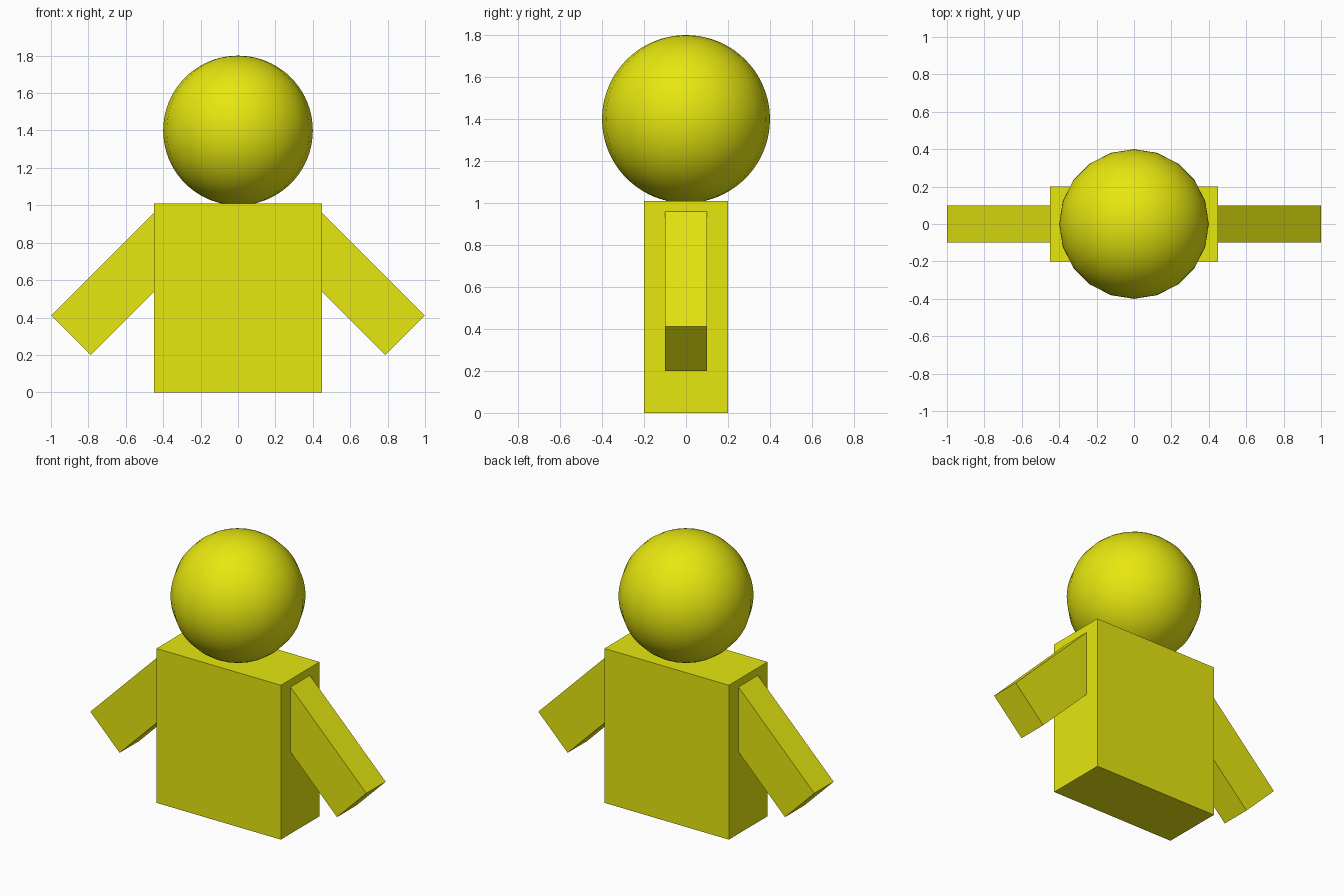
import bpy
from math import radians

if "Cube" in bpy.data.objects:
    bpy.data.objects.remove(bpy.data.objects["Cube"])

yellow = bpy.data.materials.new("yellow")
yellow.diffuse_color = (0.8, 0.8, 0.005, 1)
yellow.use_nodes = True
yellow.node_tree.nodes["Principled BSDF"].inputs["Base Color"].default_value = yellow.diffuse_color


def finish(name):
    obj = bpy.context.object
    obj.name = name
    obj.data.materials.append(yellow)
    return obj


def box(name, centre, size, tilt=0):
    bpy.ops.mesh.primitive_cube_add(size=1, location=centre)
    obj = finish(name)
    obj.scale = size
    bpy.ops.object.transform_apply(location=False, rotation=False, scale=True)
    obj.rotation_euler.y = radians(tilt)
    return obj


# Torso block
box("torso", (0, 0, 0.505), (0.9, 0.4, 1.01))

# Arms slanting down and out, with their inner ends sunk in the torso
for name, side in (("right_arm", 1), ("left_arm", -1)):
    box(name, (side * 0.61, 0, 0.588), (0.8, 0.2, 0.3), side * 45)

# Smooth round head
bpy.ops.mesh.primitive_uv_sphere_add(segments=20, ring_count=40, radius=0.4,
                                     location=(0, 0, 1.4))
finish("head")
bpy.ops.object.shade_smooth_by_angle(angle=radians(40))
